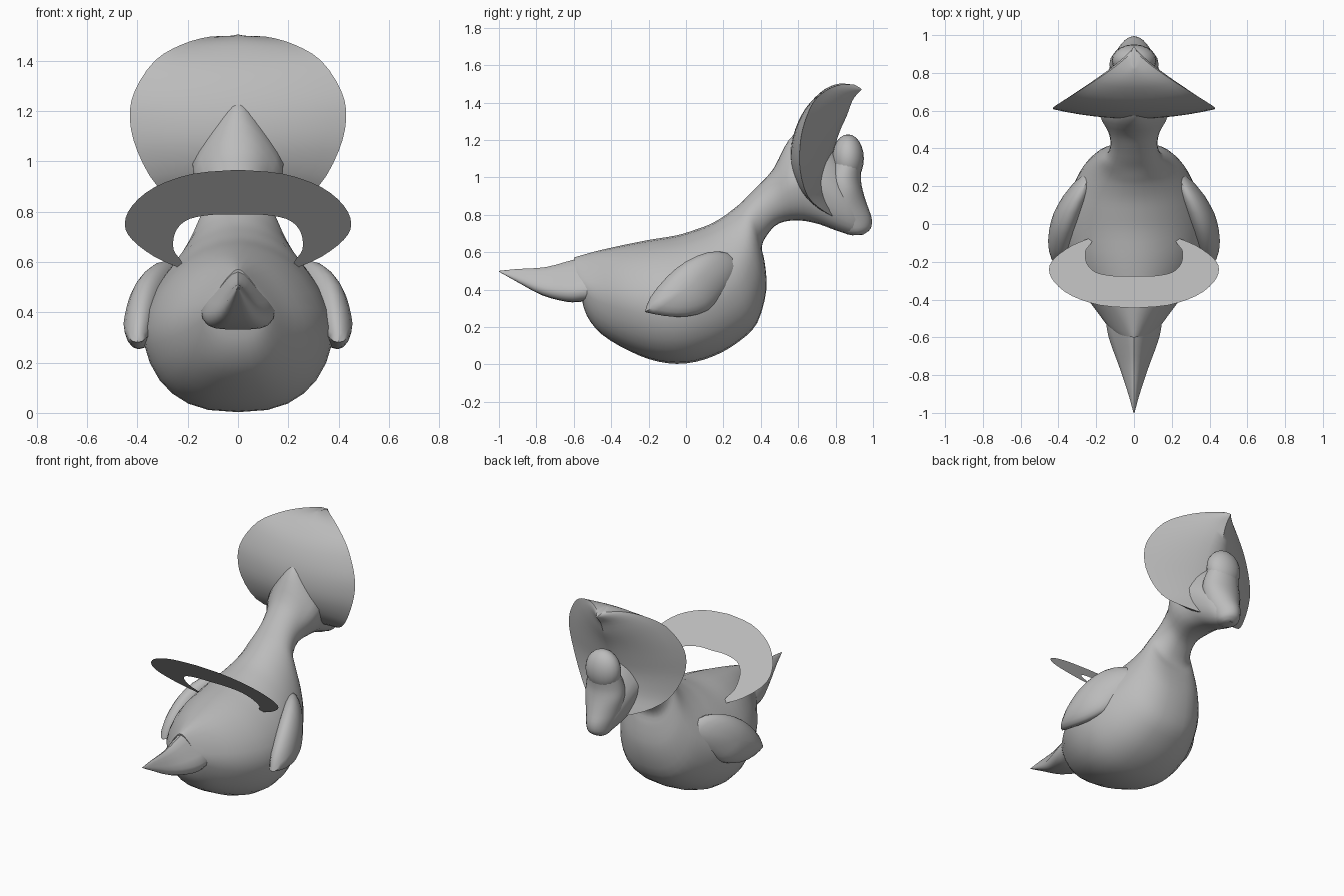
import bpy, bmesh, math
from mathutils import Vector

if "Cube" in bpy.data.objects:
    bpy.data.objects.remove(bpy.data.objects["Cube"])

gray = bpy.data.materials.new("plain_gray")
gray.diffuse_color = (0.5, 0.5, 0.5, 1)
gray.use_nodes = True
gray.node_tree.nodes["Principled BSDF"].inputs["Base Color"].default_value = gray.diffuse_color


def spline(rows, steps):
    """Catmull-Rom resampling of a list of equal-length tuples."""
    rows = [Vector(r) for r in rows]
    out = []
    for i in range(len(rows) - 1):
        p0, p1, p2 = rows[max(i - 1, 0)], rows[i], rows[i + 1]
        p3 = rows[min(i + 2, len(rows) - 1)]
        for k in range(steps):
            t = k / steps
            out.append(0.5 * (2 * p1 + (p2 - p0) * t + (2 * p0 - 5 * p1 + 4 * p2 - p3) * t * t
                              + (3 * p1 - p0 - 3 * p2 + p3) * t ** 3))
    return out + [rows[-1]]


def skin(name, rings, closed=True, caps=True, angle=40):
    """Join rows of points into a surface."""
    bm = bmesh.new()
    vs = [[bm.verts.new(p) for p in r] for r in rings]
    n = len(vs[0])
    for a, b in zip(vs, vs[1:]):
        for j in range(n if closed else n - 1):
            k = (j + 1) % n
            bm.faces.new((a[j], a[k], b[k], b[j]))
    if closed and caps:
        bm.faces.new(vs[0][::-1])
        bm.faces.new(vs[-1])
    bmesh.ops.remove_doubles(bm, verts=bm.verts, dist=0.0005)
    bmesh.ops.recalc_face_normals(bm, faces=bm.faces)
    me = bpy.data.meshes.new(name)
    bm.to_mesh(me)
    bm.free()
    me.materials.append(gray)
    ob = bpy.data.objects.new(name, me)
    bpy.context.collection.objects.link(ob)
    bpy.context.view_layer.objects.active = ob
    ob.select_set(True)
    bpy.ops.object.shade_smooth_by_angle(angle=math.radians(angle))
    ob.select_set(False)
    return ob


def loft(name, stations, steps=3, n=28, belly=1.0, low=1.0):
    """Stations: top y, top z, bottom y, bottom z, half width, pointedness of the top."""
    rings = []
    for ty, tz, by, bz, w, p in spline(stations, steps):
        ring = []
        for j in range(n):
            a = 2 * math.pi * j / n
            c, s = math.cos(a), math.sin(a)
            f = ((1 + c) / 2) ** low        # low > 1 drops the widest point
            if c < 0:                       # fuller underside
                s = math.copysign(abs(s) ** belly, s)
            ring.append((w * s * (1 - p * max(c, 0)), by + (ty - by) * f, bz + (tz - bz) * f))
        rings.append(ring)
    return skin(name, rings)


# Body flowing up into the neck and the cheeks
loft("body_and_neck", [
    (-.60, .57, -.56, .36, .09, .5), (-.57, .58, -.53, .26, .13, .45),
    (-.48, .605, -.45, .16, .195, .3), (-.35, .635, -.30, .07, .295, .2),
    (-.20, .665, -.15, .015, .36, .15), (-.05, .69, 0, .005, .38, .15),
    (.05, .72, .15, .045, .36, .15), (.13, .75, .28, .12, .32, .15),
    (.20, .79, .38, .22, .27, .15), (.24, .82, .43, .40, .215, .1),
    (.29, .86, .42, .55, .17, 0), (.34, .91, .405, .63, .14, 0),
    (.40, .97, .44, .70, .125, 0), (.47, 1.05, .50, .755, .135, .1),
    (.55, 1.20, .60, .77, .18, .5), (.64, 1.25, .71, .75, .165, .5),
    (.78, 1.14, .81, .713, .14, .3), (.86, 1.03, .89, .692, .11, .2),
    (.93, .93, .945, .692, .07, .1)], belly=0.78)

# Pointed tail
loft("tail", [
    (-1, .50, -.999, .495, .003, 0), (-.90, .51, -.91, .445, .028, .3),
    (-.75, .52, -.77, .37, .075, .4), (-.60, .56, -.64, .335, .125, .45),
    (-.50, .58, -.56, .335, .145, .4), (-.40, .58, -.45, .35, .15, .3)],
    n=20, belly=0.85, low=1.8)

# Bill hanging below the head
loft("bill", [
    (.945, 1.09, .79, 1.09, .105, 0), (.935, 1.0, .75, 1.0, .125, 0),
    (.945, .93, .75, .93, .13, 0), (.97, .85, .75, .84, .115, .1),
    (.993, .78, .79, .76, .09, .1), (.987, .725, .84, .705, .07, .1),
    (.95, .695, .89, .69, .04, 0)], n=20)

# Round crown of the head
crown = []
for i in range(13):
    u = math.pi * i / 12
    crown.append([(.118 * math.sin(u) * math.cos(v), .866 + .085 * math.sin(u) * math.sin(v),
                   1.10 + .13 * math.cos(u))
                  for v in (2 * math.pi * j / 20 for j in range(20))])
skin("head_crown", crown, caps=False)

# Bonnet: per station the rim x, y, z, back centre y, z and front ridge y, z
bonnet = spline([
    (.02, .90, 1.495, .83, 1.503, .94, 1.47), (.11, .825, 1.495, .78, 1.49, .92, 1.45),
    (.22, .75, 1.465, .72, 1.455, .89, 1.41), (.33, .68, 1.40, .64, 1.37, .86, 1.33),
    (.41, .63, 1.28, .585, 1.26, .82, 1.24),
    (.43, .61, 1.17, .56, 1.15, .79, 1.14), (.40, .61, 1.04, .565, 1.04, .77, 1.04),
    (.32, .65, .90, .61, .93, .775, .94), (.20, .735, .82, .70, .835, .80, .86),
    (.03, .83, .77, .83, .77, .835, .78)], 3)
rows = []
for rx, ry, rz, by, bz, fy, fz in bonnet:
    ring = []
    for k in range(-6, 7):              # rounded back
        s = k / 6
        ring.append((rx * s, by + (ry - by) * s * s, bz + (rz - bz) * s * s))
    for k in range(5, -6, -1):          # ridged front
        s = abs(k / 6)
        g = s ** 1.3
        ring.append((rx * k / 6, fy + (ry - fy) * g, fz + (rz - fz) * s))
    rows.append(ring)
skin("bonnet", rows)

# Folded wings, domed over a leaf-shaped outline
outline = spline([(-.22, .28), (-.19, .36), (-.10, .47), (0, .55), (.12, .60), (.22, .595),
                  (.285, .54), (.27, .46), (.20, .37), (.12, .29), (0, .255), (-.12, .26),
                  (-.22, .28)], 2)[:-1]
for side, label in ((1, "right_wing"), (-1, "left_wing")):
    rings = []
    for k in range(-6, 7):
        u = k / 6 * math.pi / 2
        r = max(math.cos(u), 0)
        ring = []
        for y, z in outline:
            y, z = .04 + (y - .04) * r, .43 + (z - .43) * r
            x = .365 - .25 * y - .8 * y * y - .12 * (z - .43) + .075 * math.sin(u)
            ring.append((side * x, y, z))
        rings.append(ring)
    skin(label, rings, caps=False)

# Flat crescent bow tilted over the back
outer = spline([(.235, -.075), (.33, -.115), (.42, -.18), (.45, -.24), (.42, -.31),
                (.33, -.38), (.18, -.43), (0, -.445)], 3)
inner = spline([(.225, -.08), (.225, -.10), (.255, -.14), (.255, -.19), (.235, -.23),
                (.19, -.26), (.10, -.275), (0, -.275)], 3)


def tilt(x, y):
    return (x, y, .635 - 1.05 * (y + .13))


edge = [(tilt(*o), tilt(*i)) for o, i in zip(outer, inner)]
mirrored = [tuple((-x, y, z) for x, y, z in pair) for pair in edge[:-1]]
skin("crescent_bow", edge + mirrored[::-1], closed=False)
